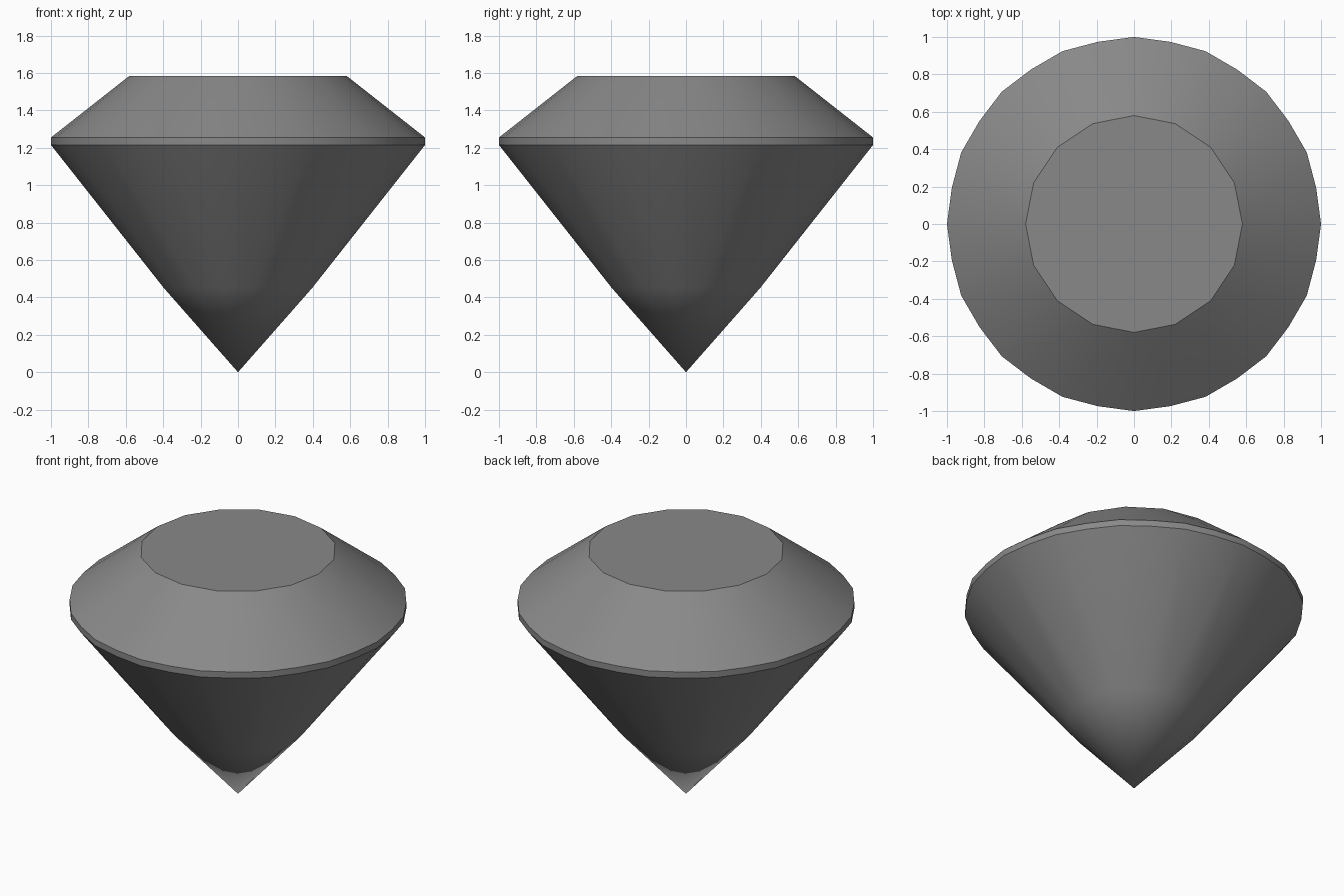
import bpy, bmesh
from math import pi, cos, sin, radians

cube = bpy.data.objects.get("Cube")
if cube:
    bpy.data.objects.remove(cube, do_unlink=True)

SIDES = 16
STEP = 2 * pi / SIDES

stone = bpy.data.materials.new("stone grey")
stone.use_nodes = True
GREY = (0.25, 0.25, 0.25, 1)
stone.diffuse_color = GREY
stone.node_tree.nodes["Principled BSDF"].inputs["Base Color"].default_value = GREY

bm = bmesh.new()


def ring(radius, z, offset=0.0):
    """One vertex per side, turned by a fraction of a side."""
    return [bm.verts.new((radius * cos((i + offset) * STEP),
                          radius * sin((i + offset) * STEP), z))
            for i in range(SIDES)]


# Rings from the flat table down to the point
table = ring(0.58, 1.585)
crown = ring(0.72, 1.472, 0.5)
top_main, top_half = ring(1.0, 1.255), ring(0.993, 1.255, 0.5)
low_main, low_half = ring(1.0, 1.215), ring(0.993, 1.215, 0.5)
pavilion = ring(0.404, 0.45, 0.5)
culet = bm.verts.new((0, 0, 0))

bm.faces.new(table)
for i in range(SIDES):
    j, h = (i + 1) % SIDES, i - 1
    facets = [
        # Crown: star, kite and two girdle triangles
        (table[i], crown[i], table[j]),
        (table[i], crown[h], top_main[i], crown[i]),
        (crown[i], top_main[i], top_half[i]),
        (crown[i], top_half[i], top_main[j]),
        # Girdle band
        (top_main[i], low_main[i], low_half[i], top_half[i]),
        (top_half[i], low_half[i], low_main[j], top_main[j]),
        # Pavilion: two girdle triangles and a folded kite
        (pavilion[i], low_half[i], low_main[i]),
        (pavilion[i], low_main[j], low_half[i]),
        (low_main[i], pavilion[h], pavilion[i]),
        (pavilion[h], culet, pavilion[i]),
    ]
    for f in facets:
        bm.faces.new(f)
bmesh.ops.recalc_face_normals(bm, faces=bm.faces)

mesh = bpy.data.meshes.new("cut_gem")
bm.to_mesh(mesh)
bm.free()
mesh.materials.append(stone)
gem = bpy.data.objects.new("cut_gem", mesh)
bpy.context.collection.objects.link(gem)

# Soft facets with crisp table and girdle edges
bpy.context.view_layer.objects.active = gem
gem.select_set(True)
bpy.ops.object.shade_smooth_by_angle(angle=radians(28))
